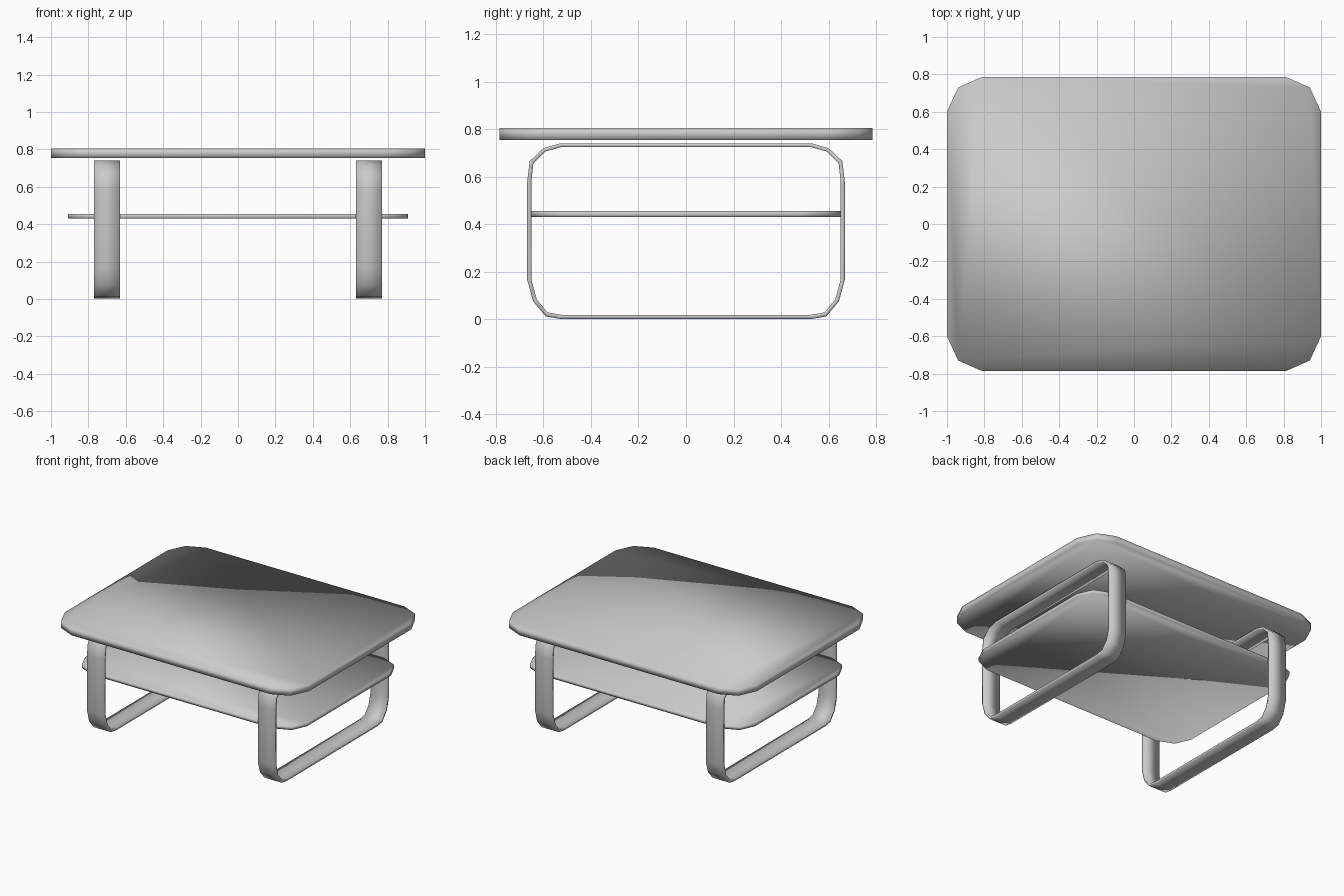
import bpy
import bmesh

if "Cube" in bpy.data.objects:
    bpy.data.objects.remove(bpy.data.objects["Cube"])

grey = bpy.data.materials.new("light grey")
grey.use_nodes = True
colour = (0.6, 0.6, 0.6, 1)
grey.diffuse_color = colour
grey.node_tree.nodes["Principled BSDF"].inputs["Base Color"].default_value = colour


def finish(name, bm):
    bmesh.ops.recalc_face_normals(bm, faces=bm.faces[:])
    for face in bm.faces:
        face.smooth = True
    mesh = bpy.data.meshes.new(name)
    bm.to_mesh(mesh)
    bm.free()
    mesh.materials.append(grey)
    obj = bpy.data.objects.new(name, mesh)
    bpy.context.collection.objects.link(obj)
    return obj


def mirrored_outline(corner):
    """Full loop from one corner, mirrored into four quadrants."""
    loop = list(corner)
    loop += [(-x, y) for x, y in reversed(corner)]
    loop += [(-x, -y) for x, y in corner]
    loop += [(x, -y) for x, y in reversed(corner)]
    return loop


def slab(name, corner, bottom, top):
    bm = bmesh.new()
    outline = mirrored_outline(corner)
    base = bm.faces.new([bm.verts.new((x, y, bottom)) for x, y in outline])
    result = bmesh.ops.extrude_face_region(bm, geom=[base], use_keep_orig=True)
    for v in result["geom"]:
        if isinstance(v, bmesh.types.BMVert):
            v.co.z = top
    return finish(name, bm)


def leg_loop(name, outer, inner, x_min, x_max):
    """Closed flat band standing in the yz plane."""
    bm = bmesh.new()
    rings = [[bm.verts.new((x, y, z)) for y, z in profile]
             for x, profile in ((x_min, outer), (x_max, outer),
                                (x_max, inner), (x_min, inner))]
    count = len(outer)
    for a, b in zip(rings, rings[1:] + rings[:1]):
        for i in range(count):
            j = (i + 1) % count
            bm.faces.new((a[i], a[j], b[j], b[i]))
    return finish(name, bm)


# Table top and lower shelf
slab("table_top", [(1, 0.6), (0.94, 0.73), (0.815, 0.785)], 0.755, 0.805)
slab("lower_shelf", [(0.91, 0.49), (0.86, 0.6), (0.74, 0.65)], 0.43, 0.455)

# Two band legs, with rounded corners
half_outer = [(0.53, 0.74), (0.6, 0.72), (0.658, 0.665), (0.668, 0.58),
              (0.668, 0.165), (0.643, 0.075), (0.59, 0.012), (0.53, 0.002)]
half_inner = [(0.525, 0.725), (0.592, 0.706), (0.642, 0.657), (0.651, 0.578),
              (0.651, 0.168), (0.628, 0.084), (0.583, 0.029), (0.525, 0.019)]


def full(half):
    return half + [(-y, z) for y, z in reversed(half)]


for side, name in ((1, "left_leg"), (-1, "right_leg")):
    leg_loop(name, full(half_outer), full(half_inner),
             side * 0.63, side * 0.77)
